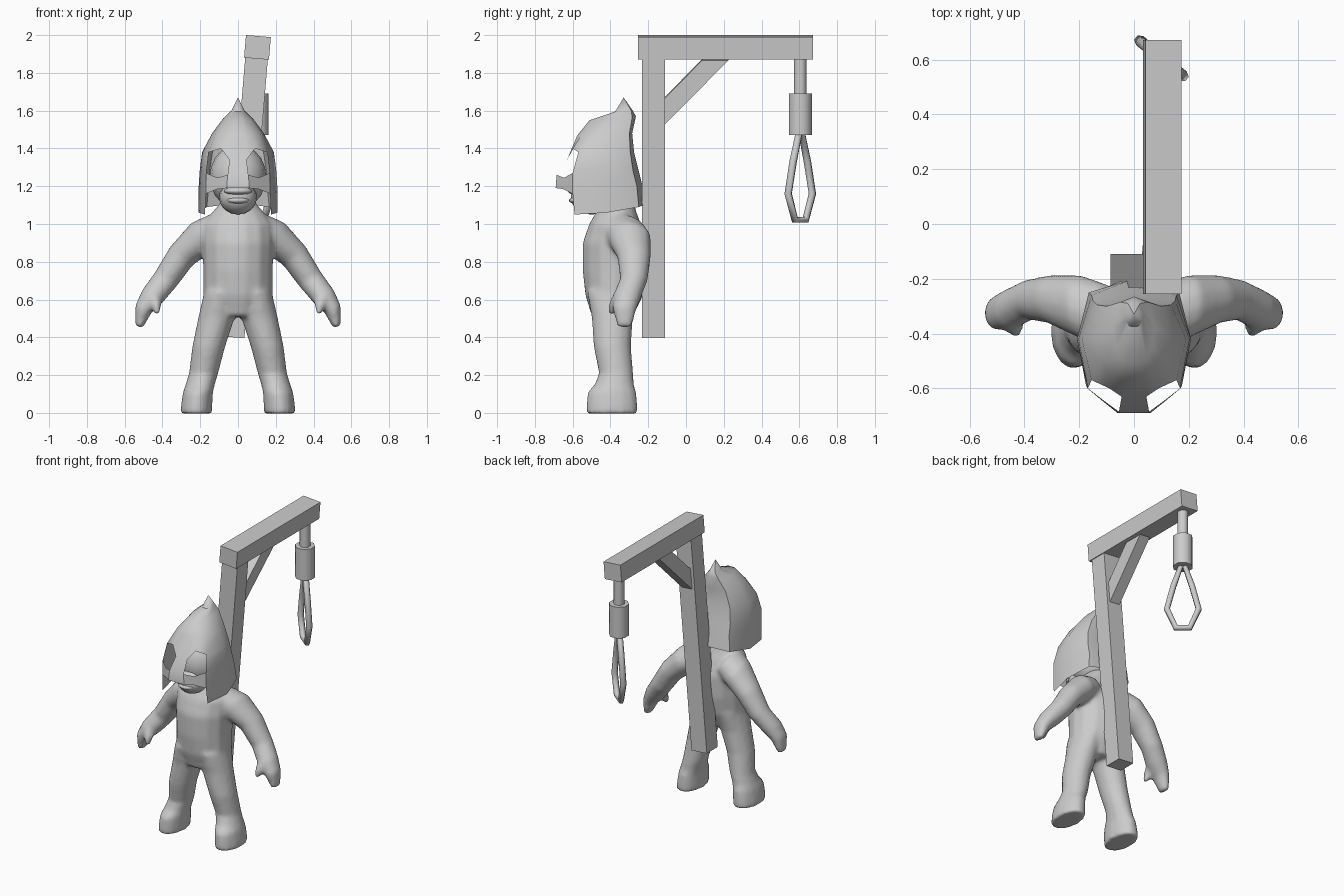
import bpy, bmesh, math
from mathutils import Vector, Matrix

if "Cube" in bpy.data.objects:
    bpy.data.objects.remove(bpy.data.objects["Cube"])

grey = bpy.data.materials.new("plain_grey")
grey.diffuse_color = (0.6, 0.6, 0.6, 1)
grey.use_nodes = True
grey.node_tree.nodes["Principled BSDF"].inputs["Base Color"].default_value = grey.diffuse_color


def finish(name, bm, angle=None):
    bmesh.ops.recalc_face_normals(bm, faces=bm.faces)
    me = bpy.data.meshes.new(name)
    bm.to_mesh(me)
    bm.free()
    me.materials.append(grey)
    ob = bpy.data.objects.new(name, me)
    bpy.context.collection.objects.link(ob)
    if angle:
        bpy.context.view_layer.objects.active = ob
        bpy.ops.object.select_all(action='DESELECT')
        ob.select_set(True)
        bpy.ops.object.shade_smooth_by_angle(angle=math.radians(angle))
    return ob


def loft(bm, rings, side=1, n=14):
    """Closed tube through oval rings (x, y, z, half_u, half_y, tilt)."""
    prev = None
    for i, (x, y, z, a, b, tilt) in enumerate(rings):
        t = math.radians(tilt)
        ring = []
        for k in range(n):
            w = 2 * math.pi * k / n
            u = a * math.cos(w)
            ring.append(bm.verts.new((side * (x + u * math.cos(t)),
                                      y + b * math.sin(w), z + u * math.sin(t))))
        if prev:
            for k in range(n):
                j = (k + 1) % n
                bm.faces.new((prev[k], prev[j], ring[j], ring[k]))
        if i in (0, len(rings) - 1):
            bm.faces.new(ring)
        prev = ring


def box(bm, lo, hi, m):
    size, mid = Vector(hi) - Vector(lo), (Vector(hi) + Vector(lo)) / 2
    bmesh.ops.create_cube(bm, size=1, matrix=m @ Matrix.Translation(mid)
                          @ Matrix.Diagonal((*size, 1)))


def ball(bm, c, r):
    bmesh.ops.create_uvsphere(bm, u_segments=16, v_segments=10, radius=1,
                              matrix=Matrix.Translation(c) @ Matrix.Diagonal((*r, 1)))


# Body: torso, arms, thumbs and legs fused into one smooth skin
torso = [(0, -.36, 1.14, .07, .08, 0), (0, -.37, 1.06, .14, .11, 0),
         (0, -.375, 1.0, .185, .14, 0), (0, -.375, .9, .19, .175, 0),
         (0, -.375, .75, .185, .175, 0), (0, -.38, .62, .185, .155, 0),
         (0, -.39, .51, .13, .11, 0)]
arm = [(.1, -.34, .975, .09, .12, 60), (.2, -.3, .925, .095, .115, 60),
       (.3, -.275, .83, .078, .09, 40), (.38, -.275, .71, .07, .074, 30),
       (.45, -.31, .62, .066, .076, 25), (.5, -.325, .55, .048, .064, 20),
       (.525, -.325, .455, .022, .038, 20)]
thumb = [(.445, -.34, .64, .035, .04, 10), (.435, -.375, .58, .032, .035, 10),
         (.43, -.395, .52, .014, .018, 10)]
leg = [(.09, -.385, .64, .09, .14, 0), (.115, -.39, .5, .097, .11, 0),
       (.155, -.39, .35, .088, .1, 0), (.182, -.37, .21, .078, .092, 0),
       (.2, -.38, .15, .078, .105, 0), (.212, -.392, .11, .08, .13, 0),
       (.218, -.392, .05, .083, .136, 0), (.222, -.392, -.004, .084, .138, 0)]
bm = bmesh.new()
loft(bm, torso)
for s in (-1, 1):
    for part in (arm, thumb, leg):
        loft(bm, part, s)
body = finish("body", bm)
mod = body.modifiers.new("fuse", 'REMESH')
mod.mode, mod.voxel_size, mod.use_smooth_shade = 'VOXEL', .014, True
mod = body.modifiers.new("soften", 'SMOOTH')
mod.factor, mod.iterations = .5, 6

# Head inside the mask, with jaw and lips
bm = bmesh.new()
ball(bm, (0, -.41, 1.25), (.15, .155, .17))
ball(bm, (0, -.5, 1.14), (.1, .11, .09))
finish("head", bm, 60)
bm = bmesh.new()
ball(bm, (0, -.58, 1.175), (.075, .045, .022))
ball(bm, (0, -.575, 1.125), (.06, .045, .02))
finish("lips", bm, 60)

# Mask: half rows from front to back, mirrored; open under the nose and at the eyes
rows = [
    [None, None, (.175, -.59, 1.05), (.208, -.42, 1.06), (.165, -.25, 1.09), (0, -.2, 1.11)],
    [(.06, -.69, 1.19), (.11, -.65, 1.185), (.17, -.6, 1.16), (.208, -.42, 1.2), (.155, -.26, 1.2), (0, -.23, 1.2)],
    [(.055, -.685, 1.26), (.11, -.645, 1.245), (.168, -.6, 1.27), (.203, -.42, 1.28), (.15, -.28, 1.28), (0, -.25, 1.28)],
    [(.045, -.63, 1.34), (.09, -.6, 1.4), (.155, -.57, 1.38), (.19, -.42, 1.38), (.135, -.295, 1.38), (0, -.275, 1.38)],
    [(.04, -.575, 1.47), (.08, -.555, 1.47), (.115, -.51, 1.48), (.137, -.41, 1.48), (.1, -.3, 1.48), (0, -.285, 1.48)],
    [(.025, -.51, 1.55), (.045, -.49, 1.55), (.065, -.45, 1.555), (.078, -.38, 1.56), (.05, -.285, 1.565), (0, -.265, 1.57)],
    [(.01, -.375, 1.595), (.02, -.37, 1.595), (.03, -.355, 1.595), (.035, -.33, 1.6), (.022, -.29, 1.6), (0, -.282, 1.6)],
]
bm = bmesh.new()
grid = []
for row in rows:
    right = [p and bm.verts.new(p) for p in row]
    left = [p and bm.verts.new((-p[0], p[1], p[2])) for p in row[:-1]]
    grid.append(right + left[::-1])      # full ring, starting right of the nose
eye_holes = {(2, 0), (2, 1), (2, 8), (2, 9)}
for r in range(len(grid) - 1):
    for c in range(11):
        d = (c + 1) % 11
        quad = (grid[r][c], grid[r][d], grid[r + 1][d], grid[r + 1][c])
        if None not in quad and (r, c) not in eye_holes:
            bm.faces.new(quad)
tip = bm.verts.new((0, -.33, 1.67))
for c in range(11):
    bm.faces.new((grid[-1][c], grid[-1][(c + 1) % 11], tip))
finish("mask", bm, 35)

# Gallows: post, top beam and brace, leaning slightly sideways
lean = Matrix.Translation((.103, 0, 1.935)) @ Matrix.Rotation(math.radians(4.8), 4, 'Y')
for name, lo, hi in (("post", (-.06, -.232, -1.54), (.06, -.11, -.06)),
                     ("top_beam", (-.066, -.255, -.06), (.066, .672, .06))):
    bm = bmesh.new()
    box(bm, lo, hi, lean)
    finish(name, bm)
bm = bmesh.new()
profile = [(-.11, -.405), (-.11, -.265), (.085, -.065), (.225, -.065)]
ends = [[bm.verts.new(lean @ Vector((x, y, z))) for y, z in profile] for x in (-.04, .04)]
for e in ends:
    bm.faces.new(e)
for i in range(4):
    j = (i + 1) % 4
    bm.faces.new((ends[0][i], ends[0][j], ends[1][j], ends[1][i]))
finish("brace", bm)

# Hanging rope and its wrapped knot
for name, r, z0, z1 in (("rope", .035, 1.68, 1.89), ("rope_knot", .066, 1.47, 1.69)):
    bm = bmesh.new()
    bmesh.ops.create_cone(bm, cap_ends=True, segments=8, radius1=r, radius2=r, depth=z1 - z0,
                          matrix=Matrix.Translation((.1, .605, (z0 + z1) / 2))
                          @ Matrix.Rotation(math.pi / 8, 4, 'Z'))
    finish(name, bm, 50)

# Rope loop, turned about the vertical
half = [(.012, 1.48), (.06, 1.33), (.102, 1.16), (.045, 1.022)]
path = half + [(-u, z) for u, z in half[::-1]]
turn = Vector((.775, -.63))
cu = bpy.data.curves.new("rope_loop", 'CURVE')
cu.dimensions = '3D'
cu.bevel_depth, cu.bevel_resolution = .021, 1
sp = cu.splines.new('POLY')
sp.points.add(len(path) - 1)
for pt, (u, z) in zip(sp.points, path):
    pt.co = (.1 + u * turn.x, .605 + u * turn.y, z, 1)
sp.use_cyclic_u = True
cu.materials.append(grey)
bpy.context.collection.objects.link(bpy.data.objects.new("rope_loop", cu))
